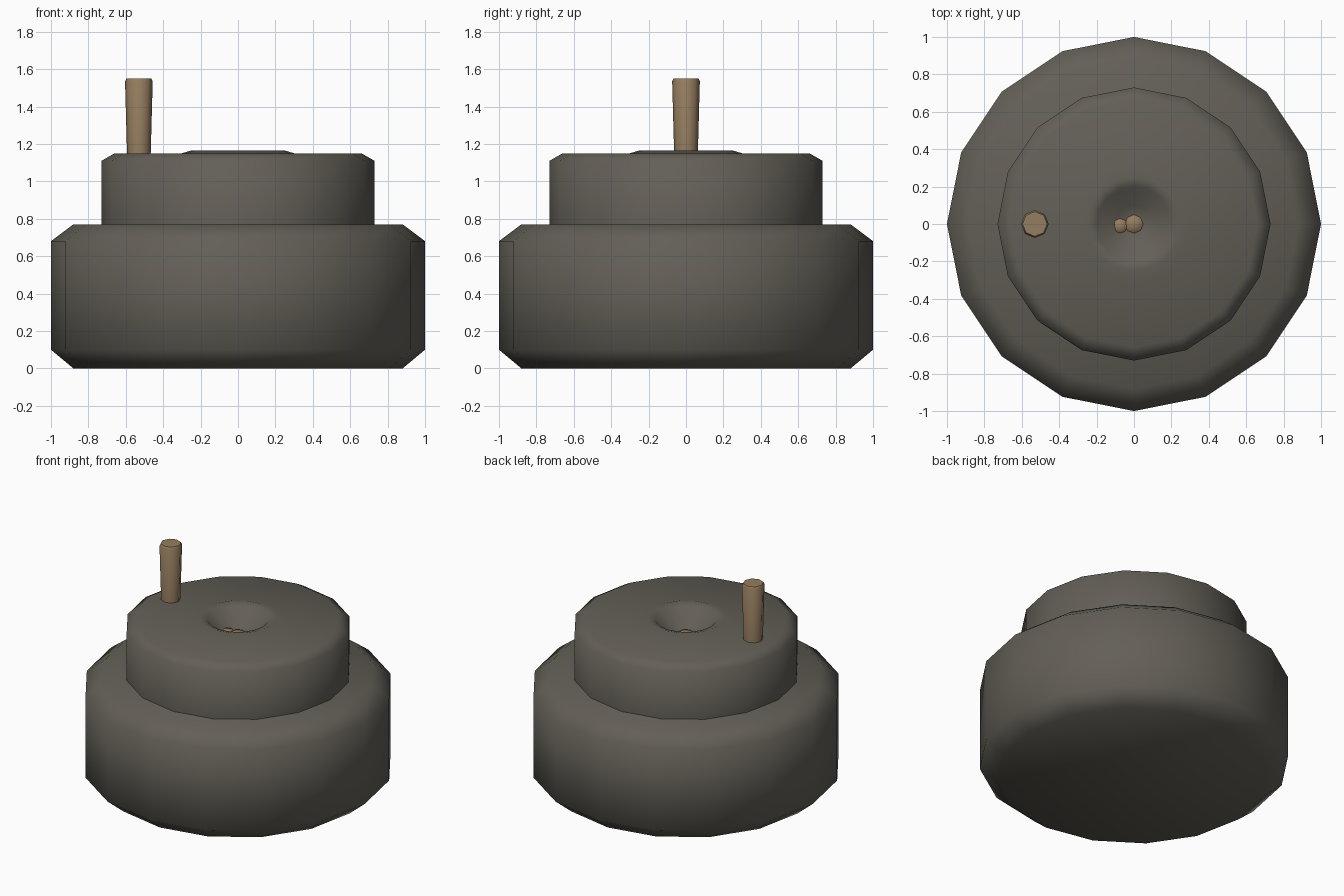
import bpy, bmesh, math

if "Cube" in bpy.data.objects:
    bpy.data.objects.remove(bpy.data.objects["Cube"])

def material(name, rgb):
    m = bpy.data.materials.new(name)
    m.diffuse_color = (*rgb, 1)
    m.use_nodes = True
    m.node_tree.nodes["Principled BSDF"].inputs["Base Color"].default_value = m.diffuse_color
    return m

stone = material("dark stone", (0.125, 0.115, 0.095))
wood = material("wood", (0.30, 0.205, 0.115))

def lathe(name, profile, sides, mat, loc=(0, 0, 0), angle=60):
    """Revolve (radius, z) points about z; both ends are closed."""
    bm = bmesh.new()
    rings = []
    for r, z in profile:
        if r == 0:
            rings.append([bm.verts.new((0, 0, z))] * sides)
        else:
            rings.append([bm.verts.new((r * math.cos(2 * math.pi * i / sides),
                                        r * math.sin(2 * math.pi * i / sides), z))
                          for i in range(sides)])
    for a, b in zip(rings, rings[1:]):
        for i in range(sides):
            j = (i + 1) % sides
            bm.faces.new(list(dict.fromkeys((a[i], a[j], b[j], b[i]))))
    for ring in (rings[0], rings[-1]):
        if ring[0] is not ring[1]:
            bm.faces.new(ring)
    bmesh.ops.recalc_face_normals(bm, faces=bm.faces)
    me = bpy.data.meshes.new(name)
    bm.to_mesh(me)
    bm.free()
    me.materials.append(mat)
    ob = bpy.data.objects.new(name, me)
    ob.location = loc
    bpy.context.collection.objects.link(ob)
    bpy.ops.object.select_all(action='DESELECT')
    ob.select_set(True)
    bpy.context.view_layer.objects.active = ob
    bpy.ops.object.shade_smooth_by_angle(angle=math.radians(angle))
    return ob

# Fixed lower millstone with chamfered edges
lathe("lower_stone", [(0.88, 0), (1, 0.1), (1, 0.68), (0.88, 0.77)], 16, stone)

# Turning upper millstone with a raised lip and a feed bowl
lathe("upper_stone", [(0.73, 0.77), (0.73, 1.11), (0.66, 1.15), (0.30, 1.15),
                      (0.25, 1.165), (0.20, 1.15), (0.10, 1.05), (0, 1.045)],
      16, stone)

# Upright wooden handle
lathe("handle", [(0.062, 1.10), (0.074, 1.535), (0.066, 1.55)], 8, wood, (-0.53, 0, 0))

# Grains lying in the feed bowl
for i, (x, y, r) in enumerate([(0.0, 0.0, 0.055), (-0.075, -0.01, 0.045)]):
    lathe(f"grain_{i + 1}", [(r, 0), (r * 0.8, 0.015), (0, 0.02)], 8, wood, (x, y, 1.04))
